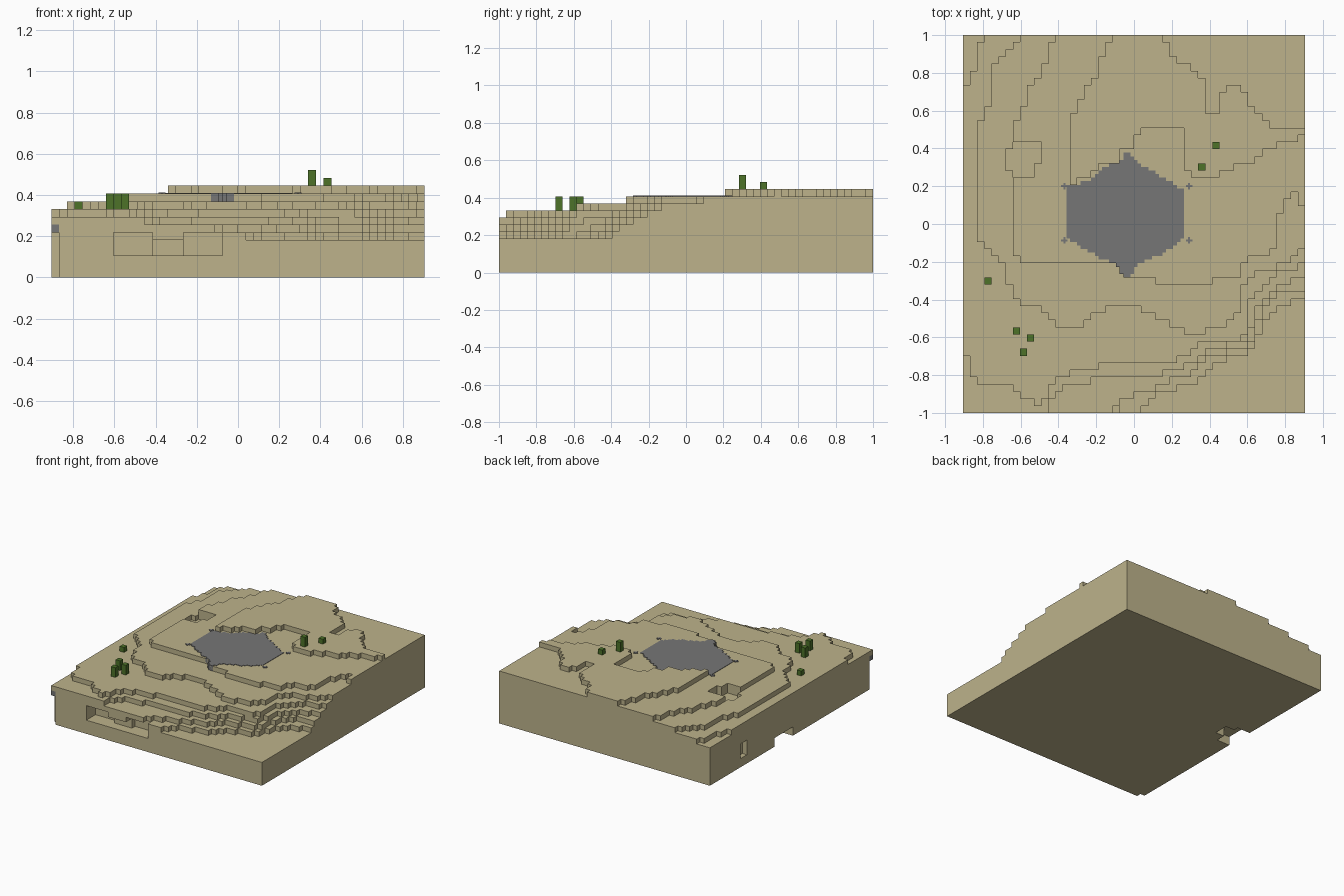
import bpy
import bmesh
from math import floor

if "Cube" in bpy.data.objects:
    bpy.data.objects.remove(bpy.data.objects["Cube"], do_unlink=True)

COLS, ROWS = 48, 53          # rows are counted from the back edge
CELL = 2 / ROWS
LEFT = -COLS * CELL / 2
BASE_LEVEL = 5


def level_z(level):
    return max(0.0, level * CELL - 0.0075)


def make_material(name, colour):
    mat = bpy.data.materials.new(name)
    mat.use_nodes = True
    mat.diffuse_color = (*colour, 1)
    shader = mat.node_tree.nodes["Principled BSDF"]
    shader.inputs["Base Color"].default_value = (*colour, 1)
    shader.inputs["Roughness"].default_value = 1
    return mat


sand = make_material("sand", (0.51, 0.45, 0.26))
stone = make_material("grey stone", (0.18, 0.18, 0.18))
leaf = make_material("leaf green", (0.075, 0.17, 0.022))


def inside(x, y, outline):
    """Even-odd test for a point in a closed outline."""
    hit = False
    for (ax, ay), (bx, by) in zip(outline, outline[1:] + outline[:1]):
        if (ay > y) != (by > y) and x < ax + (y - ay) * (bx - ax) / (by - ay):
            hit = not hit
    return hit


def build_voxels(name, cells, size, z_of, mat):
    """Mesh the exposed faces of a set of (column, row, layer) cells."""
    bm = bmesh.new()
    verts = {}

    def corner(i, j, k):
        key = (i, j, k)
        if key not in verts:
            verts[key] = bm.verts.new((LEFT + i * size, 1 - j * size, z_of(k)))
        return verts[key]

    for cell in cells:
        for axis in range(3):
            for side in (0, 1):
                near = list(cell)
                near[axis] += 2 * side - 1
                if tuple(near) in cells:
                    continue
                u, v = (axis + 1) % 3, (axis + 2) % 3
                loop = []
                for du, dv in ((0, 0), (1, 0), (1, 1), (0, 1)):
                    p = list(cell)
                    p[axis] += side
                    p[u] += du
                    p[v] += dv
                    loop.append(corner(*p))
                # rows run towards -y, so the winding is mirrored
                bm.faces.new(loop[::-1] if side else loop[:])
    bmesh.ops.recalc_face_normals(bm, faces=bm.faces[:])
    mesh = bpy.data.meshes.new(name)
    bm.to_mesh(mesh)
    bm.free()
    mesh.materials.append(mat)
    obj = bpy.data.objects.new(name, mesh)
    bpy.context.collection.objects.link(obj)
    return obj


# Terrain heights: each terrace raises the cells inside its outline
height = {(i, j): BASE_LEVEL for i in range(COLS) for j in range(ROWS)}


def terrace(level, outline):
    for i, j in height:
        if inside(i + 0.5, j + 0.5, outline):
            height[i, j] = level


terrace(6, [(0, 0), (0, 53), (25, 53), (28, 50), (33, 48.5), (36, 46), (40, 44.5),
            (42, 41), (44, 38), (48, 37), (48, 0)])
terrace(7, [(0, 0), (0, 53), (21, 53), (23, 51), (28, 49), (33, 47), (35, 45),
            (40, 43.7), (42, 39), (45, 36), (48, 35.5), (48, 0)])
terrace(8, [(0, 0), (0, 53), (12, 53), (13, 50), (16, 49), (20, 48), (28, 47.5),
            (33, 46), (34, 44), (40, 43), (41, 40), (42, 37), (45, 34.6), (48, 34), (48, 0)])
terrace(9, [(3, 0), (2, 3), (1, 7), (0, 8), (0, 43), (1, 47), (3, 49), (7, 49), (9, 51),
            (11, 52), (13, 48), (21, 46), (29, 46), (32, 45), (33, 43), (39, 43), (40, 42),
            (40, 39), (41, 36), (44, 33.6), (48, 32), (48, 0)])
terrace(10, [(8, 0), (7, 2), (4, 5), (4, 9), (3, 12), (2, 13), (2, 28), (4, 30), (6, 32),
             (7, 37), (10, 38), (13, 40), (14, 41), (16, 41), (19, 39), (23, 37.5), (26, 39),
             (30, 41), (33, 42), (36, 41), (39, 39), (39, 37), (40, 34), (45, 32), (48, 30),
             (48, 0)])
terrace(11, [(13, 0), (11, 5), (9, 8), (8, 12), (7, 13), (7, 30), (8, 32), (21, 32),
             (24, 34), (31, 35), (35, 35), (36, 34), (39, 34), (39, 32), (44, 30), (44, 26),
             (46, 22), (47, 22), (47, 24), (48, 24), (48, 0)])
terrace(12, [(21, 0), (20, 2), (19, 5), (17, 8), (15, 12), (15, 22), (18, 20), (23, 17),
             (24, 15), (26, 13), (31, 13), (31, 19), (33, 20), (35, 20), (37, 19), (40, 18),
             (43, 16), (48, 14), (48, 13), (44, 13), (42, 11), (40, 9), (39, 7), (38, 7),
             (36, 9), (36, 11), (34, 11), (34, 6), (31, 4), (29, 2), (28, 0)])
# Sunken hollow on the left slope
terrace(9, [(6, 16), (7, 16), (7, 15), (11, 15), (11, 18), (10, 18), (10, 20), (7, 20),
            (7, 19), (6, 19)])
terrace(10, [(9, 32), (12, 32), (12, 34), (10, 34), (10, 36), (9, 36)])

# Stone plaza on half-size cells, with a spur front and back
half = CELL / 2
plaza_outline = [(-0.35, 0.21), (-0.25, 0.22), (-0.16, 0.3), (-0.07, 0.33), (-0.055, 0.38),
                 (-0.02, 0.38), (0.04, 0.31), (0.15, 0.25), (0.27, 0.17), (0.27, -0.07),
                 (0.15, -0.16), (0.02, -0.21), (-0.02, -0.29), (-0.055, -0.29),
                 (-0.09, -0.22), (-0.2, -0.17), (-0.35, -0.08)]
plaza = set()
for i in range(COLS * 2):
    for j in range(ROWS * 2):
        if inside(LEFT + (i + 0.5) * half, 1 - (j + 0.5) * half, plaza_outline):
            plaza.add((i, j, 0))
            ground = (i // 2, j // 2)
            height[ground] = min(height[ground], 11)
build_voxels("stone_plaza", plaza, half,
             lambda k: level_z(11) + 0.003 if k else level_z(10), stone)

# Small cross-shaped markers around the plaza
markers = set()
for x in (-0.37, 0.29):
    for y in (0.205, -0.09):
        i, j = floor((x - LEFT) / half), floor((1 - y) / half)
        markers |= {(i, j, 0), (i + 1, j, 0), (i - 1, j, 0), (i, j + 1, 0), (i, j - 1, 0)}
markers = {(i, j, 0) for i, j, k in markers}
marker = build_voxels("plaza_markers", markers, half,
                      lambda k: level_z(11) + 0.004 * k, stone)
# Shrink each cross around its own centre
for v in marker.data.vertices:
    cx = -0.37 if v.co.x < 0 else 0.29
    cy = 0.205 if v.co.y > 0.05 else -0.09
    v.co.x = cx + (v.co.x - cx) * 0.6
    v.co.y = cy + (v.co.y - cy) * 0.6

# Ground block with caves cut into its sides
ground_cells = {(i, j, k) for (i, j), top in height.items() for k in range(top)}


def carve(cols, rows, layers):
    for i in range(*cols):
        for j in range(*rows):
            for k in range(*layers):
                ground_cells.discard((i, j, k))


carve((8, 13), (50, ROWS), (3, 6))          # front cave
carve((12, 18), (51, ROWS), (3, 5))
carve((17, 22), (50, ROWS), (3, 6))
carve((0, 3), (21, 27), (0, 2))             # hollow under the left slope
carve((3, 5), (22, 25), (0, 2))
carve((0, 1), (10, 12), (2, 5))             # niche in the side wall
carve((0, 1), (ROWS - 1, ROWS), (0, 7))     # missing corner column
build_voxels("terrain", ground_cells, CELL, level_z, sand)
build_voxels("corner_stone", {(0, ROWS - 1, 6)}, CELL, level_z, stone)

# Shrubs: single columns of green blocks (x, y, ground level, blocks)
shrubs = [(0.37, 0.32, 12, 2), (0.44, 0.43, 12, 1), (-0.78, -0.31, 9, 1),
          (-0.63, -0.57, 9, 2), (-0.56, -0.61, 9, 2), (-0.6, -0.68, 9, 2)]
for n, (x, y, ground, blocks) in enumerate(shrubs):
    i, j = floor((x - LEFT) / CELL), floor((1 - y) / CELL)
    ground = min(ground, height[i, j])
    build_voxels(f"shrub_{n + 1}", {(i, j, ground + b) for b in range(blocks)},
                 CELL, level_z, leaf)
